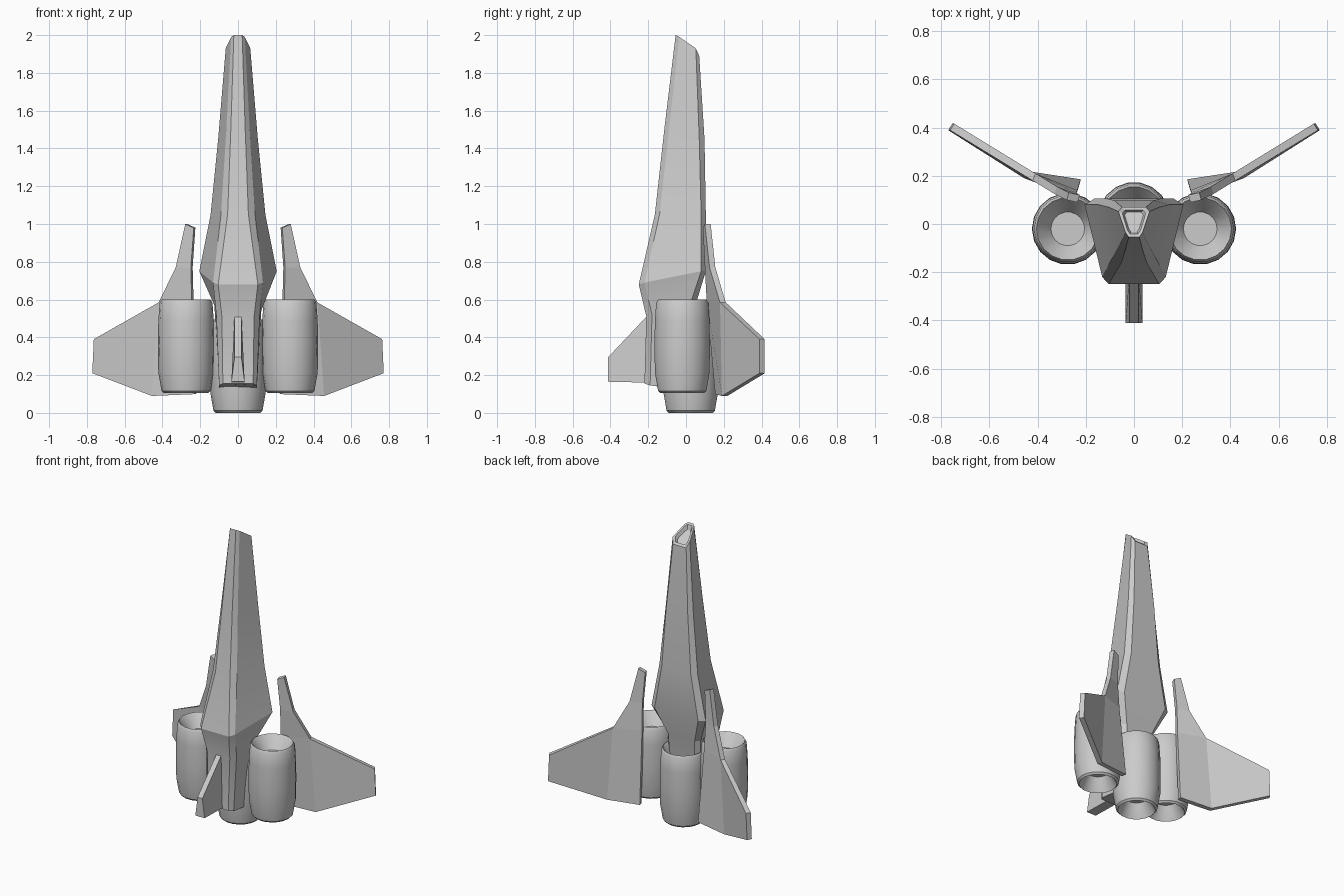
import bpy, bmesh, math

if "Cube" in bpy.data.objects:
    bpy.data.objects.remove(bpy.data.objects["Cube"])


def make(name, verts, faces, smooth=None):
    mesh = bpy.data.meshes.new(name)
    mesh.from_pydata(verts, [], faces)
    bm = bmesh.new()
    bm.from_mesh(mesh)
    bmesh.ops.recalc_face_normals(bm, faces=bm.faces)
    bm.to_mesh(mesh)
    bm.free()
    ob = bpy.data.objects.new(name, mesh)
    bpy.context.collection.objects.link(ob)
    if smooth:
        bpy.ops.object.select_all(action='DESELECT')
        ob.select_set(True)
        bpy.context.view_layer.objects.active = ob
        bpy.ops.object.shade_smooth_by_angle(angle=math.radians(smooth))
    return ob


def skin(rings, caps=True):
    """Faces joining equal closed rings, optionally capped at both ends."""
    n = len(rings[0])
    verts = [v for r in rings for v in r]
    faces = [(i * n + j, i * n + (j + 1) % n, (i + 1) * n + (j + 1) % n, (i + 1) * n + j)
             for i in range(len(rings) - 1) for j in range(n)]
    if caps:
        faces += [tuple(range(n)), tuple(range(len(verts) - n, len(verts)))]
    return verts, faces


# Fuselage: half sections of (x, y, z) from front edge to back edge
stations = [
    [(.08, -.22, .155), (.10, -.19, .145), (.10, .00, .125), (.08, .03, .12)],
    [(.085, -.21, .51), (.115, -.18, .52), (.125, .02, .57), (.10, .05, .57)],
    [(.105, -.25, .68), (.132, -.22, .69), (.205, .08, .75), (.165, .105, .75)],
    [(.055, -.165, 1.05), (.09, -.14, 1.05), (.145, .08, 1.05), (.11, .105, 1.05)],
    [(.038, -.115, 1.5), (.062, -.09, 1.5), (.105, .07, 1.45), (.082, .098, 1.45)],
    [(.022, -.055, 2.0), (.036, -.035, 1.99), (.065, .052, 1.93), (.05, .07, 1.89)],
]
rings = [s + [(-x, y, z) for x, y, z in reversed(s)] for s in stations]
# Shallow recess in the slanted nose
tip = rings[-1]
rings.append([(x * .75, .01 + (y - .01) * .8, 1.955 + (z - 1.955) * .8) for x, y, z in tip])
rings.append([(x * .6, .01 + (y - .01) * .65, 1.93 + (z - 1.955) * .65) for x, y, z in tip])
make("fuselage", *skin(rings), smooth=20)

# Engines: one turned profile of (radius, height) used three times
profile = [(.07, .09), (.105, .02), (.118, 0), (.13, .012), (.147, .11), (.149, .25),
           (.147, .38), (.14, .478), (.13, .495), (.122, .485), (.07, .41)]


def engine(name, cx, cy, cz, n=18):
    rings = [[(cx + r * math.cos(2 * math.pi * k / n), cy + r * math.sin(2 * math.pi * k / n), cz + z)
              for k in range(n)] for r, z in profile]
    make(name, *skin(rings), smooth=30)


engine("centre_engine", 0, .025, 0)
for side, sx in (("right", 1), ("left", -1)):
    engine(side + "_engine", sx * .275, -.02, .105)

# Wings: bent sheet with forward strake, thickened
sheet = [(.23, .105, .98), (.275, .115, 1.0), (.245, .115, .77), (.325, .14, .77),
         (.24, .125, .59), (.415, .195, .585), (.225, .17, .10), (.45, .205, .09),
         (.755, .403, .39), (.763, .403, .21)]
wing_faces = [(0, 1, 3, 2), (2, 3, 5, 4), (4, 5, 7, 6), (5, 8, 9, 7)]
for side, sx in (("right", 1), ("left", -1)):
    wing = make(side + "_wing", [(sx * x, y, z) for x, y, z in sheet], wing_faces)
    mod = wing.modifiers.new("thickness", 'SOLIDIFY')
    mod.thickness = .032
    mod.offset = 0

# Front fin: side outline of (y, z, half thickness)
outline = [(-.19, .53, .018), (-.412, .295, .018), (-.412, .165, .035), (-.19, .16, .035)]
make("front_fin", *skin([[(s * t, y, z) for y, z, t in outline] for s in (1, -1)]))
